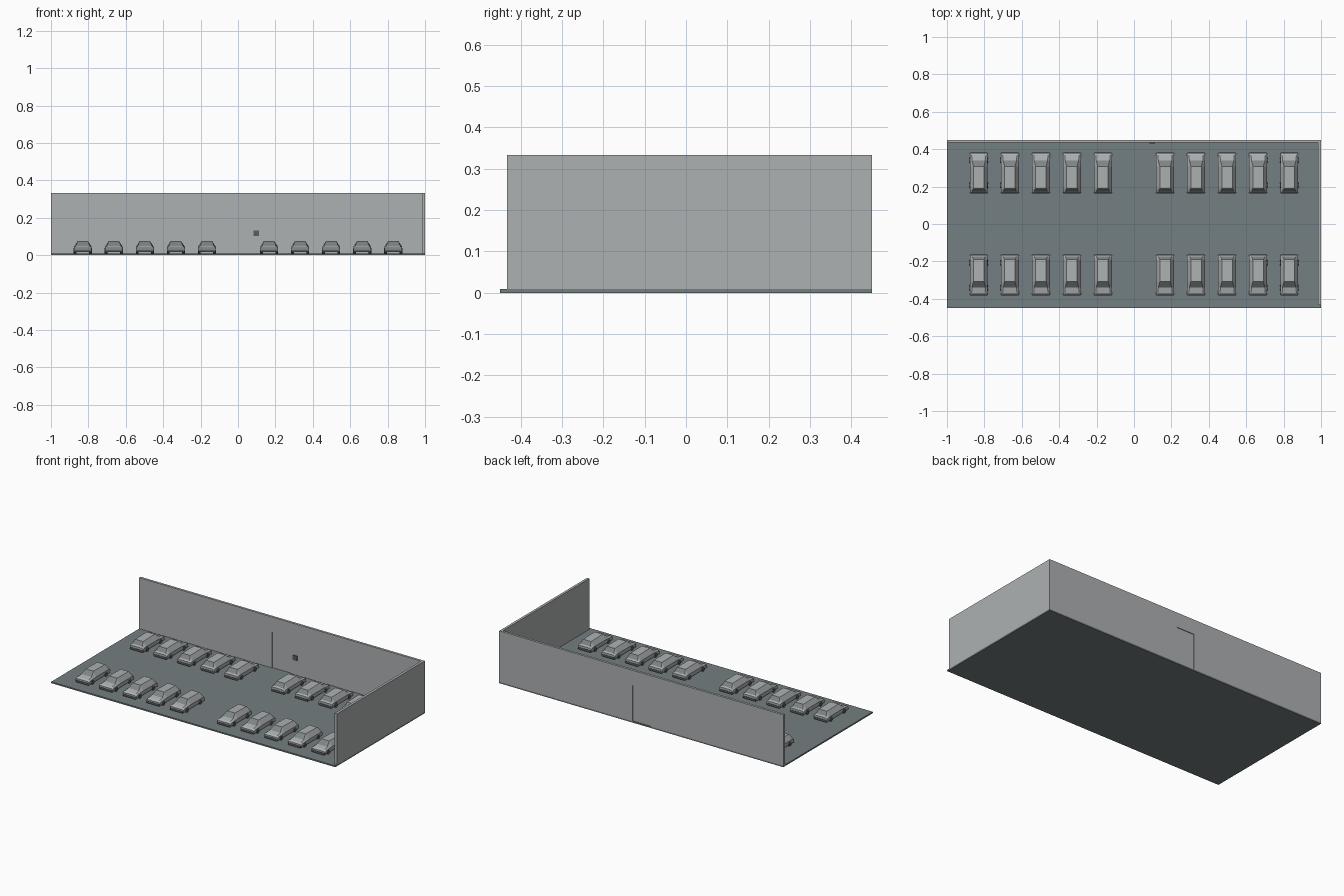
import bpy, bmesh

if "Cube" in bpy.data.objects:
    bpy.data.objects.remove(bpy.data.objects["Cube"])


def material(name, rgb):
    m = bpy.data.materials.new(name)
    m.diffuse_color = (*rgb, 1)
    m.use_nodes = True
    m.node_tree.nodes["Principled BSDF"].inputs["Base Color"].default_value = m.diffuse_color
    return m


WALL = material("wall grey", (0.42, 0.44, 0.45))
FLOOR = material("asphalt grey", (0.175, 0.21, 0.22))
PAINT = material("car grey", (0.42, 0.44, 0.45))
GLASS = material("glass grey", (0.21, 0.23, 0.235))
DARK = material("dark grey", (0.10, 0.11, 0.115))


def finish(bm, name, mats):
    bmesh.ops.recalc_face_normals(bm, faces=bm.faces[:])
    me = bpy.data.meshes.new(name)
    bm.to_mesh(me)
    bm.free()
    for m in mats:
        me.materials.append(m)
    return me


def place(name, me, loc=(0, 0, 0), turn=0):
    ob = bpy.data.objects.new(name, me)
    ob.location = loc
    ob.rotation_euler.z = turn
    bpy.context.collection.objects.link(ob)
    return ob


def add_box(bm, lo, hi, mat=0):
    r = bmesh.ops.create_cube(bm, size=1)
    for v in r["verts"]:
        v.co = [(a + b) / 2 + c * (b - a) for a, b, c in zip(lo, hi, v.co)]
        for f in v.link_faces:
            f.material_index = mat


def box(name, lo, hi, mat):
    bm = bmesh.new()
    add_box(bm, lo, hi)
    return place(name, finish(bm, name, [mat]))


# Ground slab and side wall
F, H = 0.009, 0.333
box("floor", (-1, -0.45, 0), (1, 0.45, F), FLOOR)
box("side_wall", (0.984, -0.433, F), (1, 0.435, H), WALL)

# Back wall: outline with a doorway, extruded through its thickness
outline = [(-1, F), (-0.065, F), (-0.065, 0.238), (0.062, 0.238),
           (0.062, F), (1, F), (1, H), (-1, H)]
bm = bmesh.new()
face = bm.faces.new([bm.verts.new((x, 0.435, z)) for x, z in outline])
ext = bmesh.ops.extrude_face_region(bm, geom=[face])
for v in ext["geom"]:
    if isinstance(v, bmesh.types.BMVert):
        v.co.y = 0.45
place("back_wall", finish(bm, "back_wall", [WALL]))

# Recessed door and entry panel
box("door", (-0.065, 0.4395, F), (0.062, 0.4455, 0.238), WALL)
box("entry_panel", (0.083, 0.430, 0.102), (0.113, 0.435, 0.132), DARK)

# Car: sections along its length (y, shoulder height, top half width, top height)
sections = [(-0.107, 0.036, 0.040, 0.042), (-0.100, 0.042, 0.036, 0.050),
            (-0.082, 0.044, 0.028, 0.073), (0.035, 0.044, 0.028, 0.075),
            (0.066, 0.042, 0.036, 0.052), (0.096, 0.040, 0.038, 0.046),
            (0.107, 0.034, 0.040, 0.038)]
bm = bmesh.new()
rings = []
for y, zs, w, zt in sections:
    half = [(0.046, 0.018), (0.048, zs), (w, zt)]
    pts = half + [(-x, z) for x, z in reversed(half)]
    rings.append([bm.verts.new((x, y, z)) for x, z in pts])
for i, (a, b) in enumerate(zip(rings, rings[1:])):
    for j in range(6):
        k = (j + 1) % 6
        f = bm.faces.new((a[j], a[k], b[k], b[j]))
        # windscreen and rear window
        if i in (1, 3) and j == 2:
            f.material_index = 1
bm.faces.new(rings[0])
bm.faces.new(rings[-1])
# Bumpers
for y in (-0.107, 0.107):
    add_box(bm, (-0.044, y - 0.002, 0.016), (0.044, y + 0.002, 0.029), 2)
# Wheels
for x in (-0.041, 0.041):
    for y in (-0.066, 0.068):
        r = bmesh.ops.create_cone(bm, cap_ends=True, segments=12,
                                  radius1=0.014, radius2=0.014, depth=0.015)
        for v in r["verts"]:
            cx, cy, cz = v.co
            v.co = (x + cz, y + cx, F + 0.014 + cy)
            for f in v.link_faces:
                f.material_index = 2
car = finish(bm, "car", [PAINT, GLASS, DARK])

# Two facing rows, split by the central driveway
for n in range(1, 6):
    for side in (-1, 1):
        x = side * n * 0.166
        place("car_back_row", car, (x, 0.273, 0))
        place("car_front_row", car, (x, -0.273, 0), 3.14159265)
